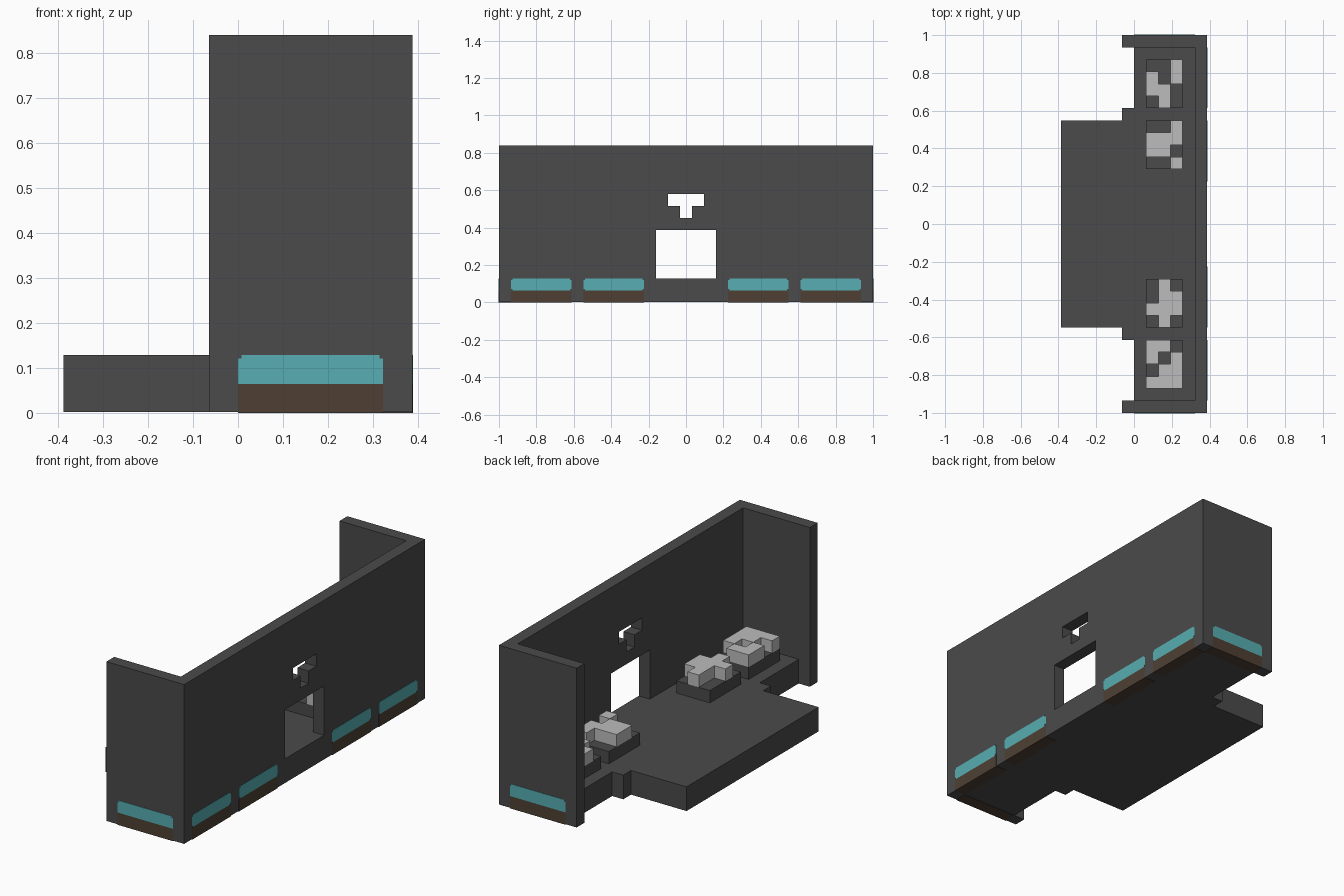
import bpy
import bmesh

cube = bpy.data.objects.get("Cube")
if cube:
    bpy.data.objects.remove(cube, do_unlink=True)

U = 2 / 31          # one building block
LIFT = 0.03         # plate thickness, in blocks
PIXEL = 1 / 8       # size of a painted corner step, in blocks


def material(name, rgb):
    mat = bpy.data.materials.new(name)
    mat.use_nodes = True
    colour = (*rgb, 1)
    mat.diffuse_color = colour
    bsdf = mat.node_tree.nodes["Principled BSDF"]
    bsdf.inputs["Base Color"].default_value = colour
    bsdf.inputs["Roughness"].default_value = 0.9
    return mat


DARK = material("dark grey", (0.069, 0.069, 0.069))
LIGHT = material("light grey", (0.5, 0.505, 0.5))
TEAL = material("teal", (0.095, 0.423, 0.445))
BROWN = material("brown", (0.077, 0.051, 0.034))


def finish(name, bm, mat):
    bmesh.ops.recalc_face_normals(bm, faces=bm.faces)
    mesh = bpy.data.meshes.new(name)
    bm.to_mesh(mesh)
    bm.free()
    mesh.materials.append(mat)
    obj = bpy.data.objects.new(name, mesh)
    bpy.context.collection.objects.link(obj)
    return obj


def prism(name, outline, low, high, mat, axis="z"):
    """Extrude an outline, in blocks: (x, y) along z or (y, z) along x."""
    def place(a, b, c):
        return (a * U, b * U, c * U) if axis == "z" else (c * U, a * U, b * U)
    bm = bmesh.new()
    face = bm.faces.new([bm.verts.new(place(a, b, low)) for a, b in outline])
    moved = bmesh.ops.extrude_face_region(bm, geom=[face])["geom"]
    verts = [v for v in moved if isinstance(v, bmesh.types.BMVert)]
    step = place(0, 0, high - low)
    bmesh.ops.translate(bm, verts=verts, vec=step)
    return finish(name, bm, mat)


def box(name, x, y, z, mat):
    outline = [(x[0], y[0]), (x[1], y[0]), (x[1], y[1]), (x[0], y[1])]
    return prism(name, outline, z[0], z[1], mat)


def mirrored(half):
    """Complete an outline by reflecting it across y = 0."""
    return half + [(x, -y) for x, y in reversed(half)]


# Floor with its stepped front apron
prism("floor", mirrored([(5, 14.5), (0, 14.5), (0, 9.5), (-1, 9.5),
                         (-1, 8.5), (-6, 8.5)]), LIFT, 2, DARK)

# U-shaped outer wall, with a doorway and a T-shaped opening cut through
wall = prism("outer_wall", mirrored([(6, 15.5), (-1, 15.5), (-1, 14.5), (5, 14.5)]),
             LIFT, 13, DARK)
door = [(-2.5, 2), (2.5, 2), (2.5, 6), (-2.5, 6)]
tee = [(-0.5, 7), (0.5, 7), (0.5, 8), (1.5, 8), (1.5, 9), (-1.5, 9), (-1.5, 8), (-0.5, 8)]
for label, outline in (("doorway", door), ("tee", tee)):
    cutter = prism(label + "_cutter", outline, 4, 7, DARK, axis="x")
    cutter.hide_render = True
    cutter.hide_viewport = True
    cutter.display_type = "WIRE"
    cut = wall.modifiers.new(label, "BOOLEAN")
    cut.object = cutter
    cut.operation = "DIFFERENCE"
    cut.solver = "EXACT"

# Teal panels over brown footings, along the long wall
for side in (-1, 1):
    for i, middle in enumerate((6, 12)):
        y = sorted((side * (middle - 2.5), side * (middle + 2.5)))
        tag = f"{'left' if side > 0 else 'right'}_{i}"
        box("footing_" + tag, (5, 6 + LIFT), y, (0, 1), BROWN)
        box("panel_" + tag, (5.9, 6 + LIFT), y, (1 + PIXEL, 2 - PIXEL), TEAL)
        box("panel_core_" + tag, (5.9, 6 + LIFT), (y[0] + PIXEL, y[1] - PIXEL), (1, 2), TEAL)

# The same panels on the two short walls
for side, tag in ((-1, "front"), (1, "back")):
    inner, outer, skin = 14.5 * side, (15.5 + LIFT) * side, 15.4 * side
    box("footing_" + tag, (0, 5), (inner, outer), (0, 1), BROWN)
    box("panel_" + tag, (0, 5), (skin, outer), (1, 2 - PIXEL), TEAL)
    box("panel_core_" + tag, (PIXEL, 5 - PIXEL), (skin, outer), (1, 2), TEAL)

# Plinths topped by loose piles of blocks; rows run from +y to -y
PILES = {
    13.5: ("..#", "#.#", "##.", ".#."),
    8.5: ("..#", "###", "##.", "..#"),
    -4.5: (".#.", ".##", "###", ".#."),
    -9.5: ("##.", "#.#", ".##", "###"),
}
for n, (top, rows) in enumerate(PILES.items()):
    box(f"plinth_{n}", (1, 4), (top - 4, top), (2, 3), DARK)
    bm = bmesh.new()
    cells = {(c, r) for r, row in enumerate(rows) for c, mark in enumerate(row) if mark == "#"}
    for c, r in cells:
        x, y = 1 + c, top - r
        face = [(x, y - 1), (x + 1, y - 1), (x + 1, y), (x, y)]
        bm.faces.new([bm.verts.new((a * U, b * U, 3 * U)) for a, b in face])
    bmesh.ops.remove_doubles(bm, verts=bm.verts, dist=0.001)
    moved = bmesh.ops.extrude_face_region(bm, geom=bm.faces[:])["geom"]
    bmesh.ops.translate(bm, vec=(0, 0, U),
                        verts=[v for v in moved if isinstance(v, bmesh.types.BMVert)])
    finish(f"block_pile_{n}", bm, LIGHT)
